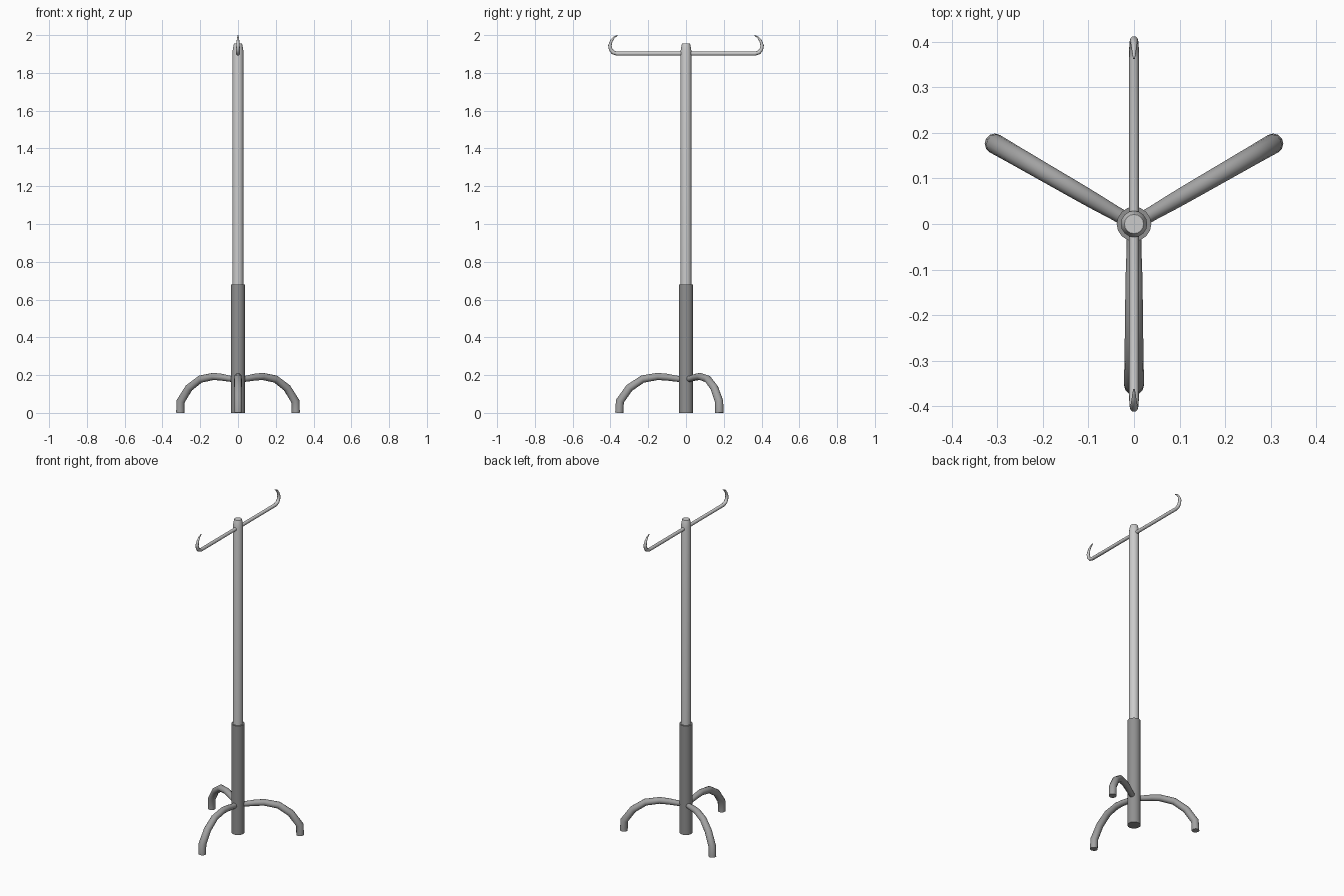
import bpy, bmesh, math
from mathutils import Vector

if "Cube" in bpy.data.objects:
    bpy.data.objects.remove(bpy.data.objects["Cube"])


def grey(name, v):
    mat = bpy.data.materials.new(name)
    mat.diffuse_color = (v, v, v, 1)
    mat.use_nodes = True
    mat.node_tree.nodes["Principled BSDF"].inputs["Base Color"].default_value = mat.diffuse_color
    return mat


def finish(name, bm, mat):
    bmesh.ops.recalc_face_normals(bm, faces=bm.faces)
    mesh = bpy.data.meshes.new(name)
    bm.to_mesh(mesh)
    bm.free()
    ob = bpy.data.objects.new(name, mesh)
    bpy.context.collection.objects.link(ob)
    if mat:
        mesh.materials.append(mat)
    bpy.ops.object.select_all(action='DESELECT')
    bpy.context.view_layer.objects.active = ob
    ob.select_set(True)
    bpy.ops.object.shade_smooth_by_angle(angle=math.radians(40))
    return ob


def tube(name, path, angle=0.0, sides=12, mat=None):
    """Sweep a round section along (distance, height, radius) points in a vertical plane."""
    out = Vector((math.cos(angle), math.sin(angle), 0))
    up = Vector((0, 0, 1))
    side = out.cross(up)
    pts = [out * d + up * z for d, z, r in path]
    bm = bmesh.new()
    rings = []
    for i, p in enumerate(pts):
        a = (p - pts[i - 1]).normalized() if i > 0 else Vector()
        b = (pts[i + 1] - p).normalized() if i < len(pts) - 1 else Vector()
        normal = (a + b).normalized().cross(side)
        r = path[i][2]
        rings.append([bm.verts.new(p + r * (math.cos(t) * side + math.sin(t) * normal))
                      for t in (2 * math.pi * k / sides for k in range(sides))])
    for r0, r1 in zip(rings, rings[1:]):
        for k in range(sides):
            n = (k + 1) % sides
            bm.faces.new((r0[k], r0[n], r1[n], r1[k]))
    bm.faces.new(rings[0])
    bm.faces.new(rings[-1])
    return finish(name, bm, mat)


dark = grey("dark_grey", 0.28)
mid = grey("mid_grey", 0.36)

# Central pole: thick lower sleeve and slim upper tube with tapered tip
tube("lower_sleeve", [(0, 0, 0.038), (0, 0.68, 0.038)], sides=16, mat=dark)
tube("upper_pole", [(0, 0.66, 0.029), (0, 1.915, 0.029), (0, 1.950, 0.023),
                    (0, 1.955, 0.021)], sides=16)

# Three arched legs
leg = [(0.0, 0.177, 0.016), (0.05, 0.181, 0.016), (0.10, 0.189, 0.018),
       (0.15, 0.193, 0.019), (0.23, 0.179, 0.02), (0.30, 0.132, 0.021),
       (0.35, 0.062, 0.022), (0.353, 0.0, 0.022)]
for i, deg in enumerate((-90, 30, 150)):
    tube(f"leg_{i + 1}", leg, math.radians(deg), mat=mid)

# Crossbar with a tapered hook at each end
hook = [(0.365, 1.902, 0.0105), (0.387, 1.909, 0.0105), (0.399, 1.924, 0.010),
        (0.403, 1.945, 0.009), (0.395, 1.970, 0.007), (0.382, 1.987, 0.005),
        (0.363, 1.999, 0.002)]
bar = [(-d, z, r) for d, z, r in reversed(hook)] + hook
tube("hook_crossbar", bar, math.radians(90), sides=12)
